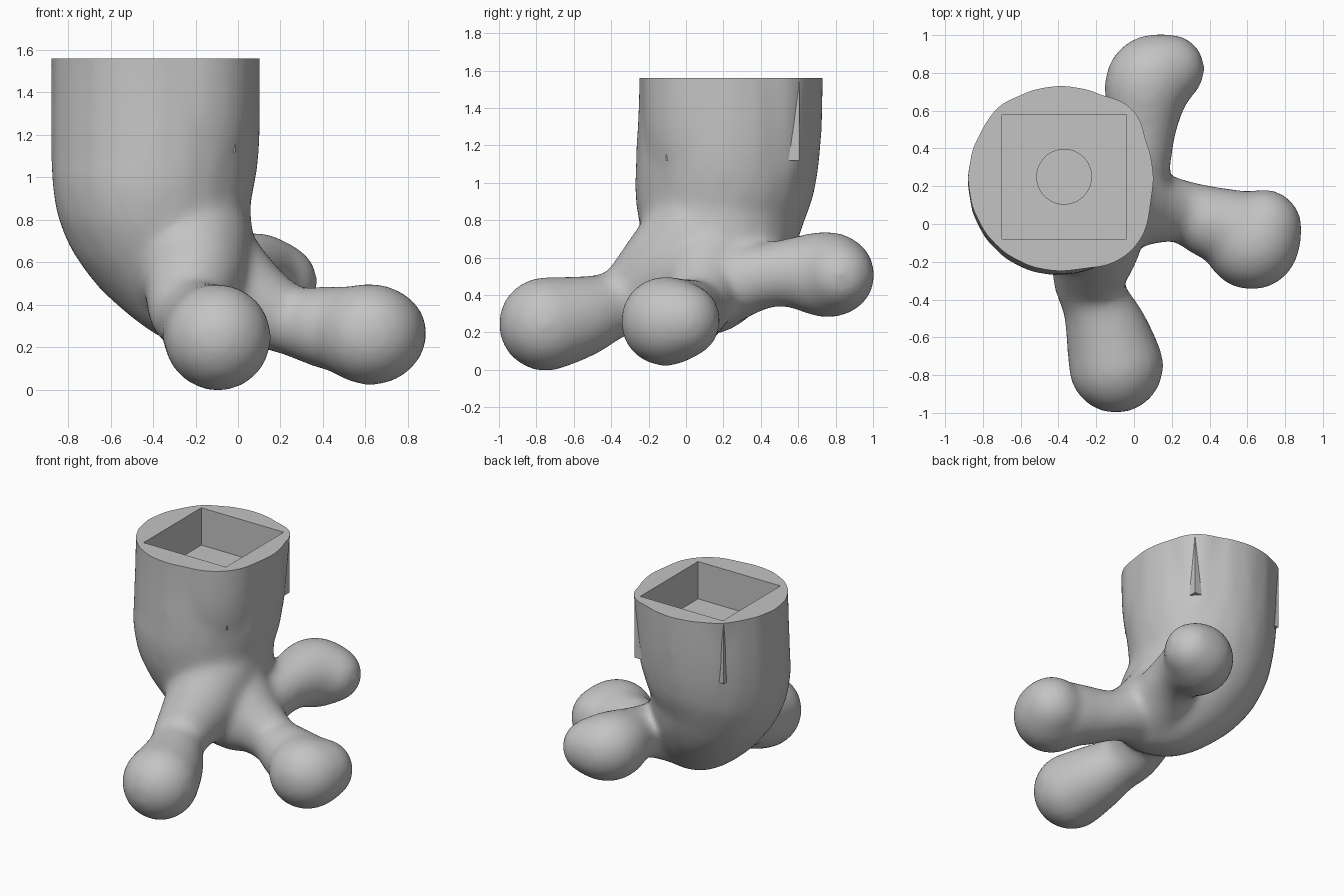
import bpy, bmesh
from mathutils import Vector, Matrix

if "Cube" in bpy.data.objects:
    bpy.data.objects.remove(bpy.data.objects["Cube"])

grey = bpy.data.materials.new("plain grey")
grey.use_nodes = True
COLOR = (0.55, 0.55, 0.55, 1)
grey.diffuse_color = COLOR
grey.node_tree.nodes["Principled BSDF"].inputs["Base Color"].default_value = COLOR

TOP = 1.56
SOCKET = Vector((-0.37, 0.25, 0))


def catmull(a, b, c, d, t):
    return 0.5 * (2 * b + (c - a) * t + (2 * a - 5 * b + 4 * c - d) * t ** 2
                  + (3 * b - a - 3 * c + d) * t ** 3)


def sweep(bm, path, steps=10):
    """Sweep a ball of changing radius along points (x, y, z, radius)."""
    pts = [Vector(p) for p in path]
    pts = [pts[0]] + pts + [pts[-1]]
    for i in range(len(pts) - 3):
        for s in range(steps + 1):
            p = catmull(*pts[i:i + 4], s / steps)
            bmesh.ops.create_icosphere(bm, subdivisions=3, radius=p.w + 0.008,
                                       matrix=Matrix.Translation(p.xyz))


def new_object(name, bm):
    mesh = bpy.data.meshes.new(name)
    bm.to_mesh(mesh)
    bm.free()
    obj = bpy.data.objects.new(name, mesh)
    bpy.context.collection.objects.link(obj)
    return obj


def box(name, size, z0, z1):
    bm = bmesh.new()
    mid = Matrix.Translation((SOCKET.x, SOCKET.y, (z0 + z1) / 2))
    bmesh.ops.create_cube(bm, size=1, matrix=mid @ Matrix.Diagonal((size, size, z1 - z0, 1)))
    return new_object(name, bm)


# Leg bending down into three bulbous toes
leg = [(-0.387, 0.24, 2.0, 0.488), (-0.387, 0.24, 1.5, 0.488), (-0.39, 0.222, 1.12, 0.485),
       (-0.4, 0.19, 0.92, 0.455), (-0.33, 0.18, 0.72, 0.395),
       (-0.2, 0.13, 0.5, 0.295), (-0.05, 0.08, 0.41, 0.22)]
leg_bulge = [(-0.24, 0.09, 2.0, 0.315), (-0.24, 0.09, 1.3, 0.315), (-0.28, 0.11, 0.95, 0.28),
             (-0.25, 0.05, 0.72, 0.27)]
front_toe = [(-0.22, 0.05, 0.7, 0.28), (-0.21, -0.1, 0.56, 0.24), (-0.24, -0.3, 0.385, 0.18),
             (-0.2, -0.42, 0.335, 0.175), (-0.14, -0.58, 0.28, 0.215),
             (-0.095, -0.75, 0.245, 0.247)]
side_toe = [(-0.13, 0.12, 0.6, 0.23), (0.06, 0.09, 0.42, 0.195), (0.25, 0.07, 0.325, 0.158),
            (0.4, 0.01, 0.295, 0.185), (0.53, -0.03, 0.275, 0.205),
            (0.625, -0.11, 0.26, 0.235), (0.685, -0.02, 0.265, 0.2)]
back_toe = [(-0.05, 0.15, 0.44, 0.22), (0.03, 0.4, 0.5, 0.17), (0.055, 0.58, 0.52, 0.182),
            (0.08, 0.755, 0.51, 0.225), (0.19, 0.82, 0.505, 0.18)]
bm = bmesh.new()
for path in (leg, leg_bulge, front_toe, side_toe, back_toe):
    sweep(bm, path)

# Soft ridges hiding three socket corners near the rim
for sx, sy in ((-1, -1), (-1, 1), (1, 1)):
    x, y = SOCKET.x + 0.2 * sx, SOCKET.y + 0.2 * sy
    sweep(bm, [(x, y, 1.8, 0.24), (x, y, 1.1, 0.18)], steps=24)
foot = new_object("three_toed_foot", bm)

# Fuse the parts and soften the joins
fuse = foot.modifiers.new("fuse", "REMESH")
fuse.mode = "VOXEL"
fuse.voxel_size = 0.022
soften = foot.modifiers.new("soften", "SMOOTH")
soften.factor = 0.5
soften.iterations = 28

# Socket housing, flat top, square pocket and round blind hole
housing = box("socket_housing", 0.715, 1.12, 1.8)
top_cut = box("top_cutter", 3, TOP, 3)
pocket = box("pocket_cutter", 0.66, 1.29, 2)
bm = bmesh.new()
bmesh.ops.create_cone(bm, cap_ends=True, segments=48, radius1=0.145, radius2=0.145, depth=0.4,
                      matrix=Matrix.Translation((SOCKET.x, SOCKET.y, 1.35)))
hole = new_object("hole_cutter", bm)
helpers = (housing, top_cut, pocket, hole)
for helper in helpers:
    helper.hide_render = True
    mod = foot.modifiers.new(helper.name, "BOOLEAN")
    mod.object = helper
    mod.operation = "UNION" if helper == housing else "DIFFERENCE"
    mod.solver = "EXACT"

# Bake the modifiers and drop the helpers
depsgraph = bpy.context.evaluated_depsgraph_get()
baked = bpy.data.meshes.new_from_object(foot.evaluated_get(depsgraph))
foot.modifiers.clear()
foot.data = baked
for helper in helpers:
    bpy.data.objects.remove(helper)
baked.materials.clear()
baked.materials.append(grey)

bpy.ops.object.select_all(action="DESELECT")
foot.select_set(True)
bpy.context.view_layer.objects.active = foot
bpy.ops.object.shade_smooth_by_angle()
